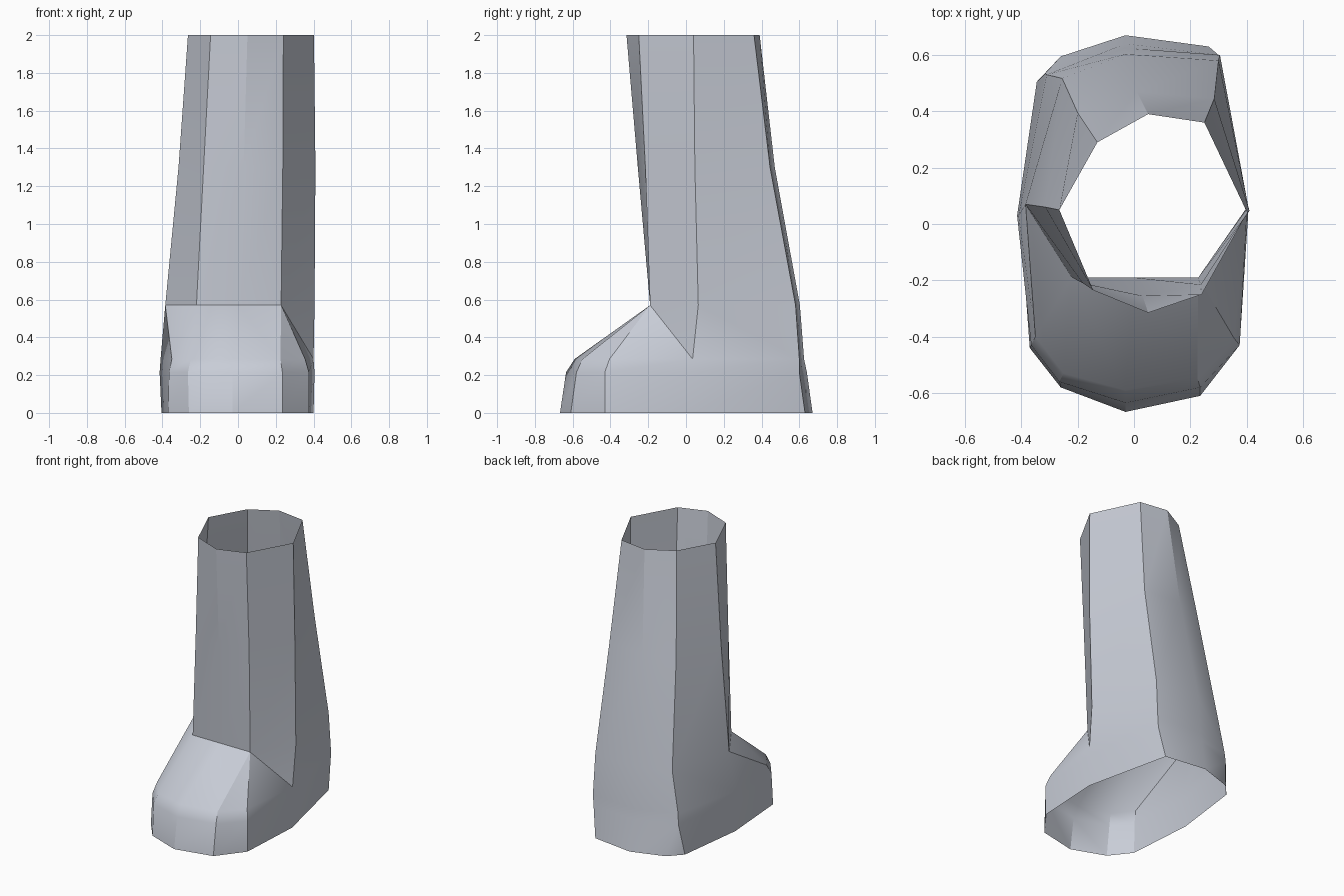
import bpy, bmesh, math

cube = bpy.data.objects.get("Cube")
if cube:
    bpy.data.objects.remove(cube, do_unlink=True)

# One flat colour for the whole boot
mat = bpy.data.materials.new("blue grey")
mat.use_nodes = True
colour = (0.58, 0.61, 0.68, 1.0)
mat.diffuse_color = colour
mat.node_tree.nodes["Principled BSDF"].inputs["Base Color"].default_value = colour

# Foot rings, from the toe counter-clockwise: 11 points each
sole = [(-.03, -.667), (.235, -.61), (.375, -.43), (.40, .03), (.265, .63), (-.03, .67),
        (-.26, .595), (-.345, .505), (-.405, .03), (-.37, -.44), (-.26, -.58)]
welt = [(-.03, -.635), (.235, -.58), (.375, -.43), (.405, .03), (.30, .60), (-.03, .64),
        (-.315, .535), (-.315, .535), (-.415, .03), (-.365, -.43), (-.265, -.56)]
instep = [(-.03, -.59), (.225, -.548), (.355, -.405), (.40, .035), (.305, .60), (-.03, .625),
          (-.31, .53), (-.31, .53), (-.41, .03), (-.35, -.40), (-.25, -.53)]

# Shaft rings, same direction: 8 points each
ankle = [(0, -.19), (.228, -.19), (.405, .065), (.30, .58), (-.03, .603),
         (-.255, .517), (-.385, .07), (-.22, -.19)]
calf = [(.03, -.255), (.237, -.215), (.41, .047), (.285, .445), (.01, .47),
        (-.20, .395), (-.315, .06), (-.182, -.21)]
rim = [(.05, -.315), (.24, -.25), (.402, .04), (.25, .36), (.05, .39),
       (-.13, .29), (-.265, .05), (-.145, -.235)]

# Foot columns that merge into a neighbour on the shaft
SHAFT_COLUMN = [0, 1, 1, 2, 3, 4, 5, 5, 6, 7, 7]


def widen(ring):
    return [ring[i] for i in SHAFT_COLUMN]


rings = [(0, sole), (.215, welt), (.285, instep),
         (.57, widen(ankle)), (1.3, widen(calf)), (2, widen(rim))]

bm = bmesh.new()
known = {}


def vert(x, y, z):
    key = (x, y, z)
    if key not in known:
        known[key] = bm.verts.new(key)
    return known[key]


def add_face(corners):
    unique = list(dict.fromkeys(corners))
    if len(unique) > 2:
        bm.faces.new(unique)


# Skin neighbouring rings; the bent instep strip is split into triangles
grid = [[vert(x, y, z) for x, y in ring] for z, ring in rings]
for level, (low, high) in enumerate(zip(grid, grid[1:])):
    for i in range(len(low)):
        j = (i + 1) % len(low)
        if level == 2:
            add_face([low[i], low[j], high[i]])
            add_face([low[j], high[j], high[i]])
        else:
            add_face([low[i], low[j], high[j], high[i]])

mesh = bpy.data.meshes.new("boot")
bm.to_mesh(mesh)
bm.free()
mesh.materials.append(mat)

boot = bpy.data.objects.new("boot", mesh)
bpy.context.collection.objects.link(boot)
bpy.ops.object.select_all(action='DESELECT')
boot.select_set(True)
bpy.context.view_layer.objects.active = boot
bpy.ops.object.shade_smooth_by_angle(angle=math.radians(30))
